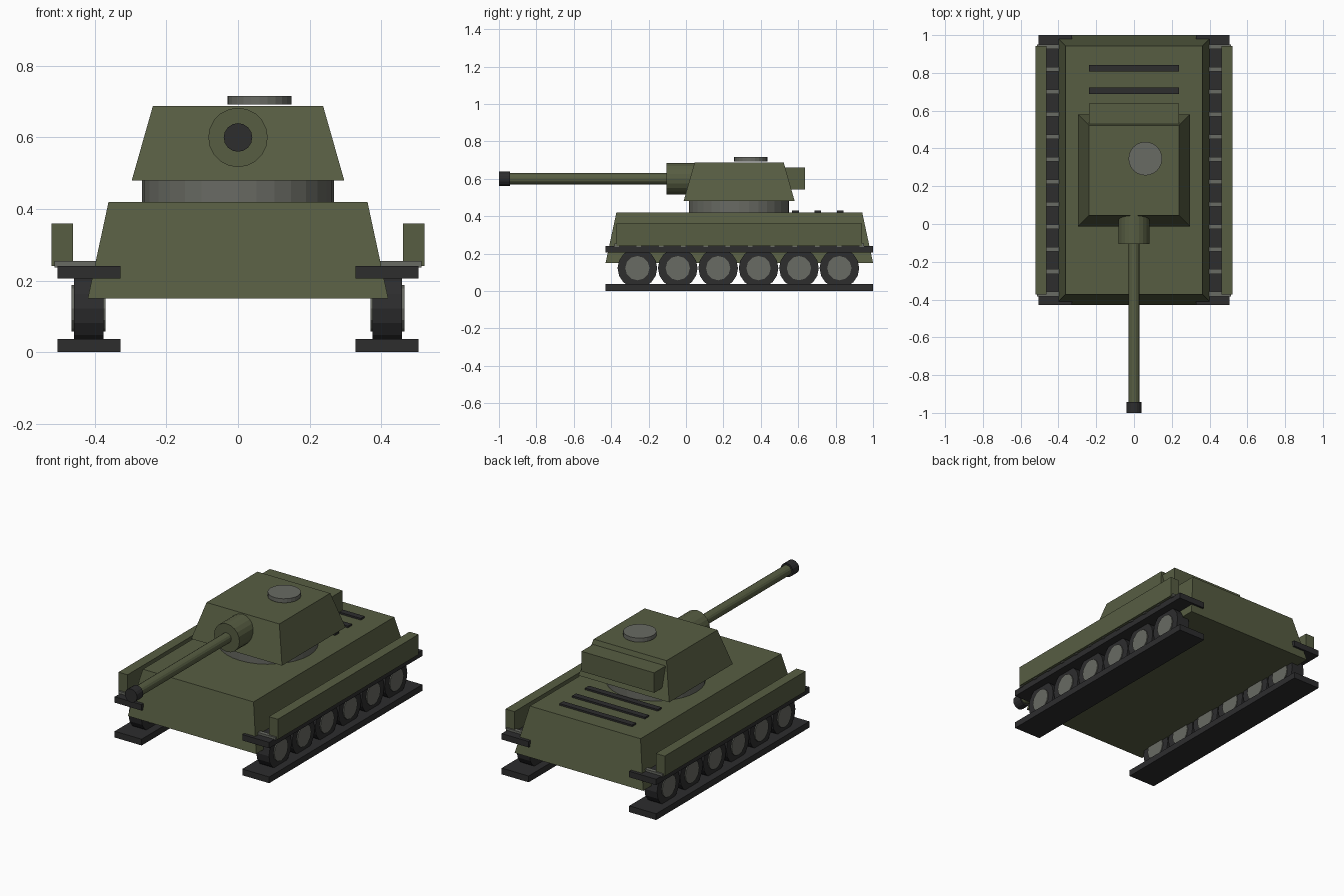
import bpy
import bmesh
import math
from mathutils import Matrix, Vector

cube = bpy.data.objects.get("Cube")
if cube:
    bpy.data.objects.remove(cube, do_unlink=True)


def material(name, rgb):
    m = bpy.data.materials.new(name)
    m.use_nodes = True
    m.diffuse_color = (*rgb, 1)
    m.node_tree.nodes["Principled BSDF"].inputs["Base Color"].default_value = (*rgb, 1)
    return m


GREEN = material("olive_green", (0.095, 0.11, 0.055))
GREY = material("metal_grey", (0.14, 0.145, 0.125))
DARK = material("dark_rubber", (0.026, 0.026, 0.027))
MID_Y = 0.284


def finish(name, bm, mat):
    bmesh.ops.recalc_face_normals(bm, faces=bm.faces)
    mesh = bpy.data.meshes.new(name)
    bm.to_mesh(mesh)
    bm.free()
    mesh.materials.append(mat)
    obj = bpy.data.objects.new(name, mesh)
    bpy.context.collection.objects.link(obj)
    return obj


def block(name, mat, xs, ys, zs, taper=0):
    """Box between the given limits; the top is drawn in by taper on each side."""
    bm = bmesh.new()
    bmesh.ops.create_cube(bm, size=1)
    lo, hi = (Vector(p) for p in zip(xs, ys, zs))
    mid = (lo + hi) / 2
    for v in bm.verts:
        top = v.co.z > 0
        for i in range(3):
            inset = taper if top and i < 2 else 0
            v.co[i] = mid[i] + math.copysign((hi[i] - lo[i]) / 2 - inset, v.co[i])
    return finish(name, bm, mat)


def cylinder(name, mat, axis, start, end, radius, centre, sides):
    """Cylinder along an axis from start to end; centre gives the other two coordinates."""
    bm = bmesh.new()
    bmesh.ops.create_cone(bm, cap_ends=True, segments=sides, radius1=radius,
                          radius2=radius, depth=end - start)
    if axis == "X":
        bm.transform(Matrix.Rotation(math.pi / 2, 4, "Y"))
    elif axis == "Y":
        bm.transform(Matrix.Rotation(math.pi / 2, 4, "X"))
    pos = list(centre)
    pos.insert("XYZ".index(axis), (start + end) / 2)
    bm.transform(Matrix.Translation(pos))
    return finish(name, bm, mat)


# Hull and engine deck vents
block("hull", GREEN, (-0.42, 0.42), (-0.43, 1.0), (0.15, 0.42), 0.058)
for i in range(3):
    y = 0.585 + i * 0.12
    block(f"deck_vent_{i + 1}", DARK, (-0.238, 0.238), (y - 0.018, y + 0.018), (0.415, 0.43))

# Turret
cylinder("turret_ring", GREY, "Z", 0.41, 0.485, 0.268, (0, MID_Y), 32)
block("turret", GREEN, (-0.297, 0.297), (MID_Y - 0.297, MID_Y + 0.297), (0.48, 0.688), 0.059)
block("turret_bustle", GREEN, (-0.238, 0.238), (0.5, 0.637), (0.542, 0.66))
cylinder("hatch", GREY, "Z", 0.692, 0.716, 0.089, (0.06, 0.346), 24)

# Gun
cylinder("mantlet", GREEN, "Y", -0.105, 0.05, 0.083, (0, 0.6), 20)
cylinder("barrel", GREEN, "Y", -0.96, 0.0, 0.03, (0, 0.6), 16)
cylinder("muzzle", DARK, "Y", -1.0, -0.942, 0.04, (0, 0.6), 16)

# Running gear, repeated on both sides
for side, sign in (("left", 1), ("right", -1)):
    def span(inner, outer):
        return sorted((sign * inner, sign * outer))

    block(f"{side}_lower_track", DARK, span(0.329, 0.505), (-0.43, 1.0), (0, 0.037))
    block(f"{side}_upper_track", DARK, span(0.329, 0.505), (-0.43, 1.0), (0.206, 0.241))
    block(f"{side}_skirt", GREEN, span(0.462, 0.521), (-0.372, 0.942), (0.241, 0.36))
    for i in range(12):
        y = MID_Y + (i - 5.5) * 0.119
        block(f"{side}_track_link_{i + 1}", GREY, span(0.322, 0.513),
              (y - 0.012, y + 0.012), (0.236, 0.254))
    for i in range(6):
        spot = (MID_Y - 0.004 + (i - 2.5) * 0.216, 0.122)
        cylinder(f"{side}_wheel_{i + 1}", DARK, "X", *span(0.376, 0.459), 0.106, spot, 16)
        cylinder(f"{side}_hub_{i + 1}", GREY, "X", *span(0.371, 0.465), 0.065, spot, 12)
